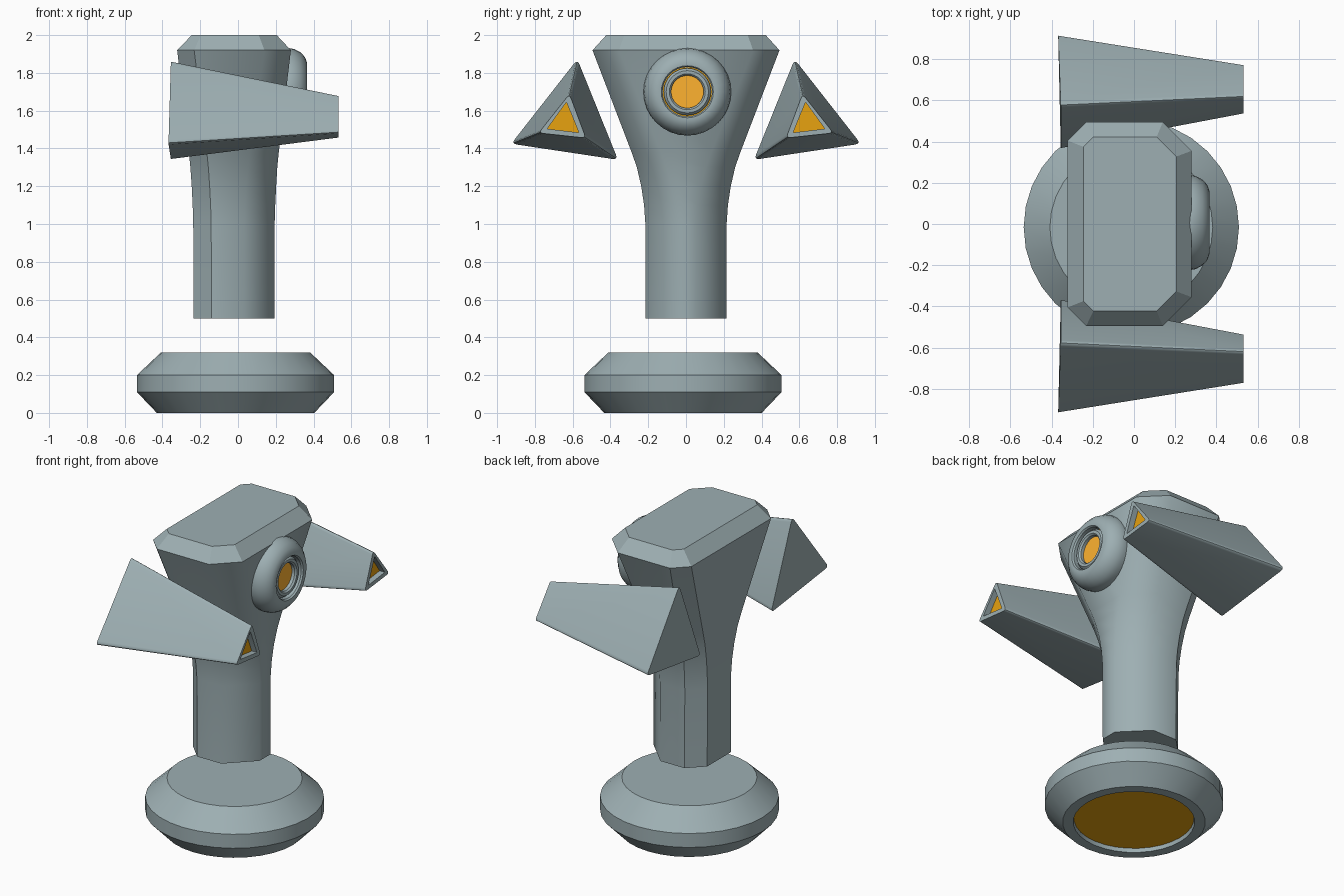
import bpy, bmesh, math
from mathutils import Vector

if "Cube" in bpy.data.objects:
    bpy.data.objects.remove(bpy.data.objects["Cube"])


def colour(name, rgb):
    m = bpy.data.materials.new(name)
    m.diffuse_color = (*rgb, 1)
    m.use_nodes = True
    m.node_tree.nodes["Principled BSDF"].inputs["Base Color"].default_value = m.diffuse_color
    return m


steel = colour("blue_grey_steel", (0.34, 0.43, 0.45))
orange = colour("orange_glow", (0.80, 0.36, 0.005))
bright = colour("bright_lens", (1.0, 0.45, 0.03))


def loft(name, rings, mat=steel, angle=30):
    """Closed solid skinned through rings of equal point count."""
    bm = bmesh.new()
    vs = [[bm.verts.new(p) for p in r] for r in rings]
    n = len(vs[0])
    for a, b in zip(vs, vs[1:]):
        for i in range(n):
            j = (i + 1) % n
            bm.faces.new((a[i], a[j], b[j], b[i]))
    bm.faces.new(vs[0][::-1])
    bm.faces.new(vs[-1])
    bmesh.ops.recalc_face_normals(bm, faces=bm.faces)
    me = bpy.data.meshes.new(name)
    bm.to_mesh(me)
    bm.free()
    me.materials.append(mat)
    ob = bpy.data.objects.new(name, me)
    bpy.context.collection.objects.link(ob)
    bpy.ops.object.select_all(action='DESELECT')
    ob.select_set(True)
    bpy.context.view_layer.objects.active = ob
    bpy.ops.object.shade_smooth_by_angle(angle=math.radians(angle))
    return ob


def lathe(name, profile, centre, axis, mat=steel, n=32):
    """Turn (radius, height) pairs round the z or x axis."""
    rings = []
    for r, h in profile:
        ring = []
        for i in range(n):
            a = 2 * math.pi * i / n
            c, s = r * math.cos(a), r * math.sin(a)
            ring.append(Vector(centre) + Vector((c, s, h) if axis == 'z' else (h, c, s)))
        rings.append(ring)
    return loft(name, rings, mat)


def chamfered(z, x0, x1, hy, back, front):
    """Rectangle with small back corners and large front corners cut off."""
    half = [(x0, hy - back), (x0 + back, hy), (x1 - front, hy), (x1, hy - front)]
    return [(x, y, z) for x, y in half] + [(x, -y, z) for x, y in reversed(half)]


def rounded_tri(pts, d, steps=4):
    """Triangle with each corner replaced by a small curve."""
    out = []
    for i in range(3):
        p, q, r = Vector(pts[i]), Vector(pts[i - 1]), Vector(pts[(i + 1) % 3])
        a, b = p + (q - p).normalized() * d, p + (r - p).normalized() * d
        for k in range(steps + 1):
            t = k / steps
            out.append(a * (1 - t) ** 2 + p * 2 * t * (1 - t) + b * t * t)
    return out


# Hovering base with recessed glowing underside
base_c = (-0.013, -0.016, 0)
lathe("base", [(0.35, 0.03), (0.355, 0), (0.417, 0), (0.522, 0.11), (0.522, 0.2), (0.395, 0.32)],
      base_c, 'z')
lathe("base_glow", [(0.352, 0.025), (0.352, 0.035)], base_c, 'z', orange)

# Body: straight stem flaring up to a wide head with a bevelled top
body = [(0.5, -0.235, 0.192, 0.215, 0.095, 0.16), (1.0, -0.237, 0.194, 0.215, 0.095, 0.16),
        (1.1, -0.24, 0.197, 0.222, 0.095, 0.16), (1.2, -0.245, 0.202, 0.237, 0.095, 0.16),
        (1.3, -0.252, 0.208, 0.26, 0.095, 0.155), (1.38, -0.26, 0.216, 0.288, 0.095, 0.155),
        (1.92, -0.322, 0.28, 0.495, 0.09, 0.14), (2.0, -0.245, 0.205, 0.422, 0.048, 0.095)]
ob = loft("body", [chamfered(*s) for s in body])
# The long front corners are softly shaded
for e in ob.data.edges:
    a, b = (ob.data.vertices[i].co for i in e.vertices)
    if min(a.x, b.x) > 0 and abs(a.z - b.z) > 0.01 and max(a.z, b.z) < 1.95:
        e.use_edge_sharp = False

# Eye: rounded housing, groove floor, inner ring and lens
eye_c = (0.004, 0.007, 1.70)
lathe("eye_housing", [(0.2, 0.12), (0.226, 0.22), (0.232, 0.26), (0.226, 0.295), (0.208, 0.328),
                      (0.183, 0.351), (0.155, 0.361), (0.138, 0.36), (0.131, 0.35),
                      (0.131, 0.30)], eye_c, 'x')
lathe("eye_glow", [(0.13, 0.29), (0.13, 0.305)], eye_c, 'x', orange)
lathe("eye_inner_ring", [(0.125, 0.295), (0.125, 0.33), (0.112, 0.345), (0.095, 0.345),
                         (0.086, 0.335), (0.086, 0.31)], eye_c, 'x')
lathe("eye_lens", [(0.086, 0.305), (0.086, 0.315)], eye_c, 'x', bright)

# Arms: tapered triangular pods with recessed glowing tips
for side, s in (("left", 1), ("right", -1)):
    big = [(-0.355, s * 0.575, 1.872), (-0.368, s * 0.925, 1.425), (-0.355, s * 0.36, 1.34)]
    tip = [(0.532, s * 0.617, 1.688), (0.532, s * 0.78, 1.482), (0.532, s * 0.53, 1.455)]
    hole = [(s * 0.633, 1.645), (s * 0.735, 1.504), (s * 0.567, 1.484)]
    tri = lambda x: [(x, y, z) for y, z in hole]
    loft(side + "_arm", [rounded_tri(big, 0.03), rounded_tri(tip, 0.025),
                         rounded_tri(tri(0.532), 0.004), rounded_tri(tri(0.49), 0.004)])
    loft(side + "_arm_glow", [tri(0.485), tri(0.495)], orange)
